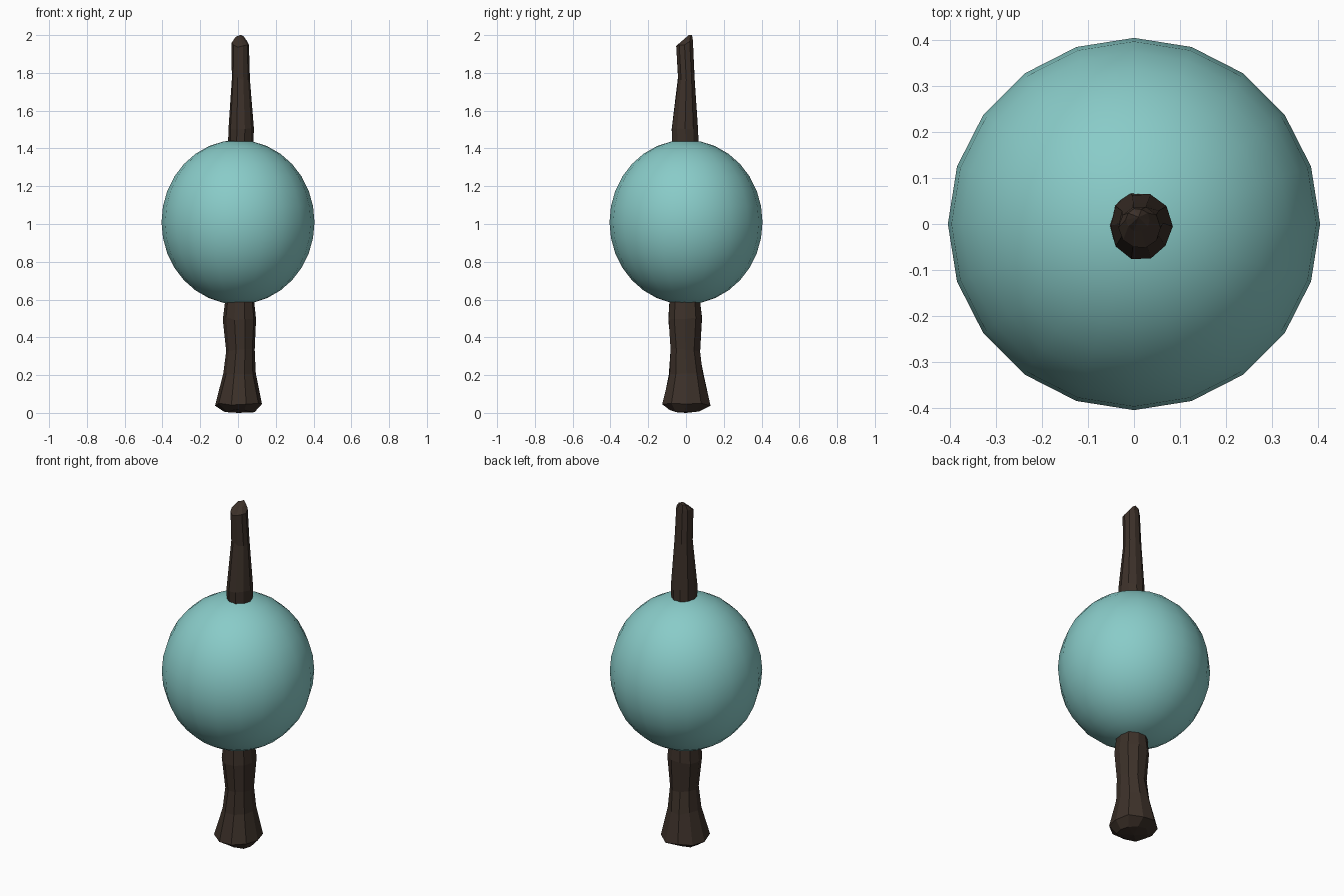
import bpy, bmesh, math, random

if "Cube" in bpy.data.objects:
    bpy.data.objects.remove(bpy.data.objects["Cube"])

random.seed(4)
SIDES = 10


def paint(obj, name, rgb):
    mat = bpy.data.materials.new(name)
    mat.diffuse_color = (*rgb, 1)
    mat.use_nodes = True
    mat.node_tree.nodes["Principled BSDF"].inputs["Base Color"].default_value = mat.diffuse_color
    obj.data.materials.append(mat)


# Trunk: ten-sided rings (z, x min, x max, y min, y max, slope of z along y)
rings = [
    (0.01, -0.075, 0.09, -0.085, 0.075, 0.0),
    (0.045, -0.123, 0.13, -0.123, 0.127, 0.0),
    (0.21, -0.08, 0.095, -0.088, 0.092, 0.0),
    (0.33, -0.065, 0.09, -0.080, 0.073, 0.0),
    (0.50, -0.082, 0.10, -0.096, 0.085, 0.0),
    (0.62, -0.068, 0.085, -0.085, 0.075, 0.0),
    (1.35, -0.057, 0.078, -0.068, 0.07, 0.0),
    (1.50, -0.052, 0.083, -0.075, 0.065, 0.0),
    (1.77, -0.035, 0.062, -0.042, 0.045, 0.0),
    (1.955, -0.033, 0.057, -0.052, 0.036, 0.28),
    (1.985, -0.018, 0.035, -0.015, 0.033, 0.5),
]
bm = bmesh.new()
loops = []
for z, x0, x1, y0, y1, slope in rings:
    loop = []
    for i in range(SIDES):
        a = 2 * math.pi * i / SIDES
        r = random.uniform(0.95, 1.03)
        x = (x0 + x1) / 2 + (x1 - x0) / 2 * math.cos(a) * r
        dy = (y1 - y0) / 2 * math.sin(a) / 0.951 * r
        h = z + dy * slope + random.uniform(-0.008, 0.008)
        loop.append(bm.verts.new((x, (y0 + y1) / 2 + dy, min(2.0, max(0.0, h)))))
    loops.append(loop)
for lower, upper in zip(loops, loops[1:]):
    for i in range(SIDES):
        j = (i + 1) % SIDES
        bm.faces.new((lower[i], lower[j], upper[j], upper[i]))
bottom = bm.verts.new((0, 0, 0))
tip = bm.verts.new((0.01, 0.015, 2.0))
for i in range(SIDES):
    j = (i + 1) % SIDES
    bm.faces.new((loops[0][j], loops[0][i], bottom))
    bm.faces.new((loops[-1][i], loops[-1][j], tip))
mesh = bpy.data.meshes.new("trunk")
bm.to_mesh(mesh)
bm.free()
trunk = bpy.data.objects.new("trunk", mesh)
bpy.context.collection.objects.link(trunk)
paint(trunk, "bark", (0.045, 0.03, 0.022))

# Foliage: smooth, slightly tall ball around the trunk
bpy.ops.mesh.primitive_uv_sphere_add(segments=20, ring_count=16, radius=1, location=(0, 0, 1.01))
foliage = bpy.context.object
foliage.name = "foliage_ball"
foliage.scale = (0.405, 0.405, 0.435)
bpy.ops.object.shade_smooth()
paint(foliage, "leaves", (0.25, 0.6, 0.58))
